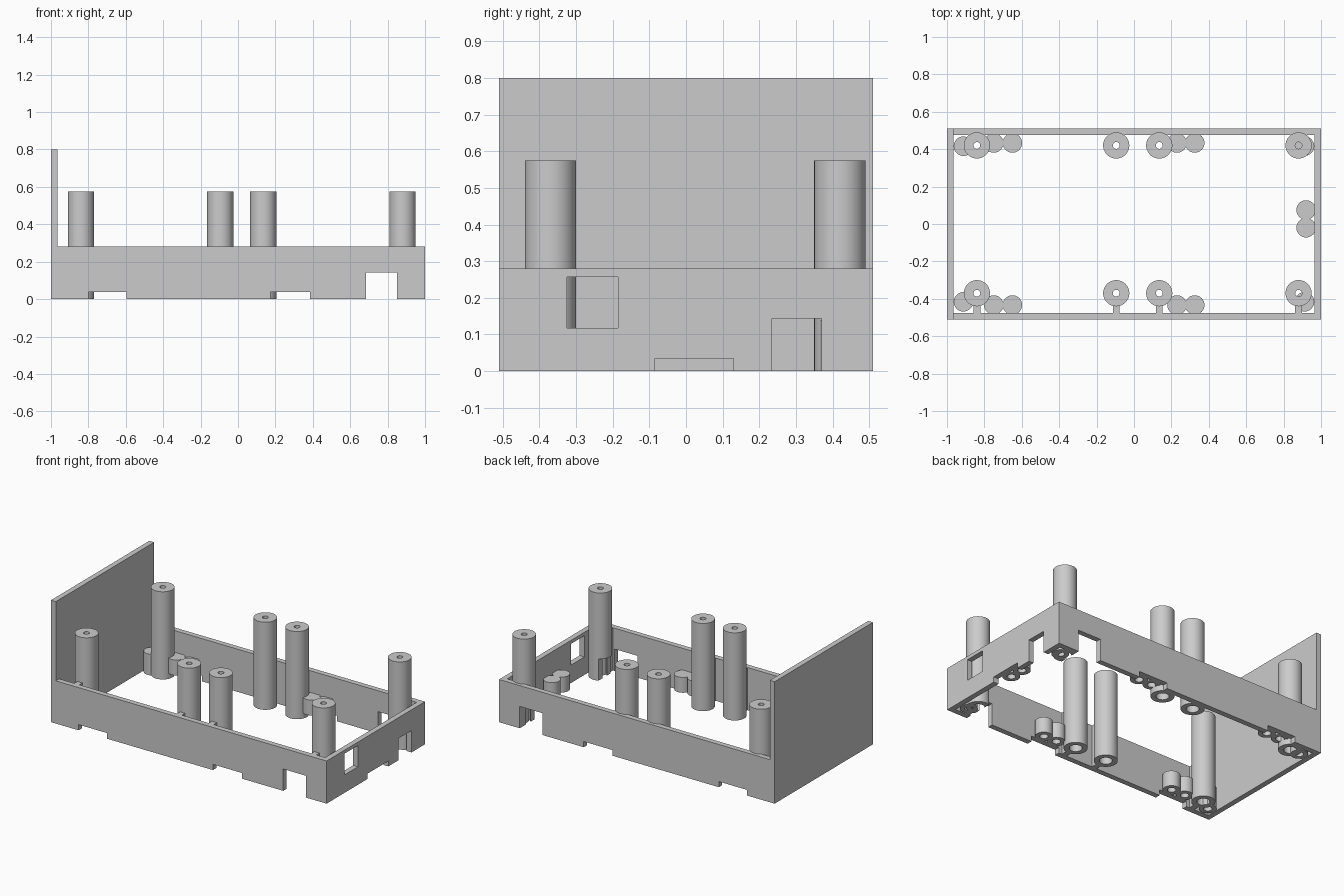
import bpy
import bmesh
from math import radians, tau
from mathutils import Vector

cube = bpy.data.objects.get("Cube")
if cube:
    bpy.data.objects.remove(cube, do_unlink=True)

grey = bpy.data.materials.new("light_grey")
grey.use_nodes = True
colour = (0.6, 0.6, 0.6, 1)
grey.diffuse_color = colour
grey.node_tree.nodes["Principled BSDF"].inputs["Base Color"].default_value = colour


def finish(name, bm):
    """Turn a bmesh into a linked grey object."""
    bmesh.ops.recalc_face_normals(bm, faces=bm.faces)
    mesh = bpy.data.meshes.new(name)
    bm.to_mesh(mesh)
    bm.free()
    mesh.materials.append(grey)
    obj = bpy.data.objects.new(name, mesh)
    bpy.context.collection.objects.link(obj)
    return obj


def box(name, x, y, z):
    """Box spanning the given (low, high) ranges."""
    bm = bmesh.new()
    bmesh.ops.create_cube(bm, size=1)
    for v in bm.verts:
        v.co = Vector([lo + (c + 0.5) * (hi - lo)
                       for c, (lo, hi) in zip(v.co, (x, y, z))])
    return finish(name, bm)


def lathe(name, profile, x, y, closed, steps=48):
    """Revolve a (radius, height) profile about the z axis."""
    bm = bmesh.new()
    verts = [bm.verts.new((r, 0, z)) for r, z in profile]
    edges = [bm.edges.new(pair) for pair in zip(verts, verts[1:])]
    if closed:
        edges.append(bm.edges.new((verts[-1], verts[0])))
    bmesh.ops.spin(bm, geom=verts + edges, cent=(0, 0, 0), axis=(0, 0, 1),
                   angle=tau, steps=steps, use_duplicate=False)
    bmesh.ops.remove_doubles(bm, verts=bm.verts, dist=0.0001)
    bmesh.ops.translate(bm, verts=bm.verts, vec=(x, y, 0))
    return finish(name, bm)


def select(obj):
    bpy.ops.object.select_all(action='DESELECT')
    obj.select_set(True)
    bpy.context.view_layer.objects.active = obj


def cut(obj, x, y, z):
    """Subtract a box from an object."""
    cutter = box("cutter", x, y, z)
    select(obj)
    mod = obj.modifiers.new("cut", 'BOOLEAN')
    mod.operation = 'DIFFERENCE'
    mod.solver = 'EXACT'
    mod.object = cutter
    bpy.ops.object.modifier_apply(modifier=mod.name)
    bpy.data.objects.remove(cutter, do_unlink=True)


def smooth(obj):
    select(obj)
    bpy.ops.object.shade_smooth_by_angle(angle=radians(35))


# Open frame with one tall end wall
HX, HY, T = 1.0, 0.51, 0.035
WALL, TALL, POST = 0.28, 0.80, 0.575
THROUGH = (-0.7, 0.7)
SLOT = (0.685, 0.85)
frame = box("frame", (-HX, HX), (-HY, HY), (0, TALL))
cut(frame, (T - HX, 2), (-1, 1), (WALL, 1))
cut(frame, (T - HX, HX - T), (T - HY, HY - T), (-0.1, 1))

# Notches through both long walls
for x, top in (((-0.80, -0.595), 0.037), ((0.175, 0.385), 0.037), (SLOT, 0.143)):
    cut(frame, x, THROUGH, (-0.1, top))

# Notches and window in the short wall
for y, z in (((-0.085, 0.13), (-0.1, 0.035)),
             ((0.235, 0.37), (-0.1, 0.143)),
             ((-0.325, -0.185), (0.118, 0.257))):
    cut(frame, (0.9, 1.1), y, z)

# Tall hollow screw posts, with ribs joining the front row to its wall
post_profile = [(0.018, POST), (0.07, POST), (0.07, 0),
                (0.038, 0), (0.038, 0.42), (0.018, 0.42)]
for i, x in enumerate((-0.84, -0.095, 0.135, 0.88)):
    for row, y in (("front", -0.37), ("back", 0.42)):
        post = lathe(f"{row}_post_{i + 1}", post_profile, x, y, True)
        if x > SLOT[0]:
            cut(post, SLOT, THROUGH, (-0.1, 0.143))
        smooth(post)
    box(f"rib_{i + 1}", (x - 0.018, x + 0.018), (T / 2 - HY, -0.43), (0, WALL - 0.002))


# Short blind sockets
def socket(name, x, y, base):
    top, r, hole = 0.138, 0.052, 0.025
    profile = [(0, top), (r, top), (r, base), (hole, base),
               (hole, top - 0.02), (0, top - 0.02)]
    smooth(lathe(name, profile, x, y, False, 32))


for side, s in (("front", -1), ("back", 1)):
    for i, x in enumerate((-0.75, -0.65, 0.23, 0.325)):
        socket(f"{side}_socket_{i + 1}", x, s * 0.433, 0.037)
    for end, e in (("right", -1), ("left", 1)):
        socket(f"{side}_{end}_corner_socket", e * 0.912, s * 0.416, 0)
for i, y in enumerate((-0.02, 0.075)):
    socket(f"end_socket_{i + 1}", 0.92, y, 0.037)
